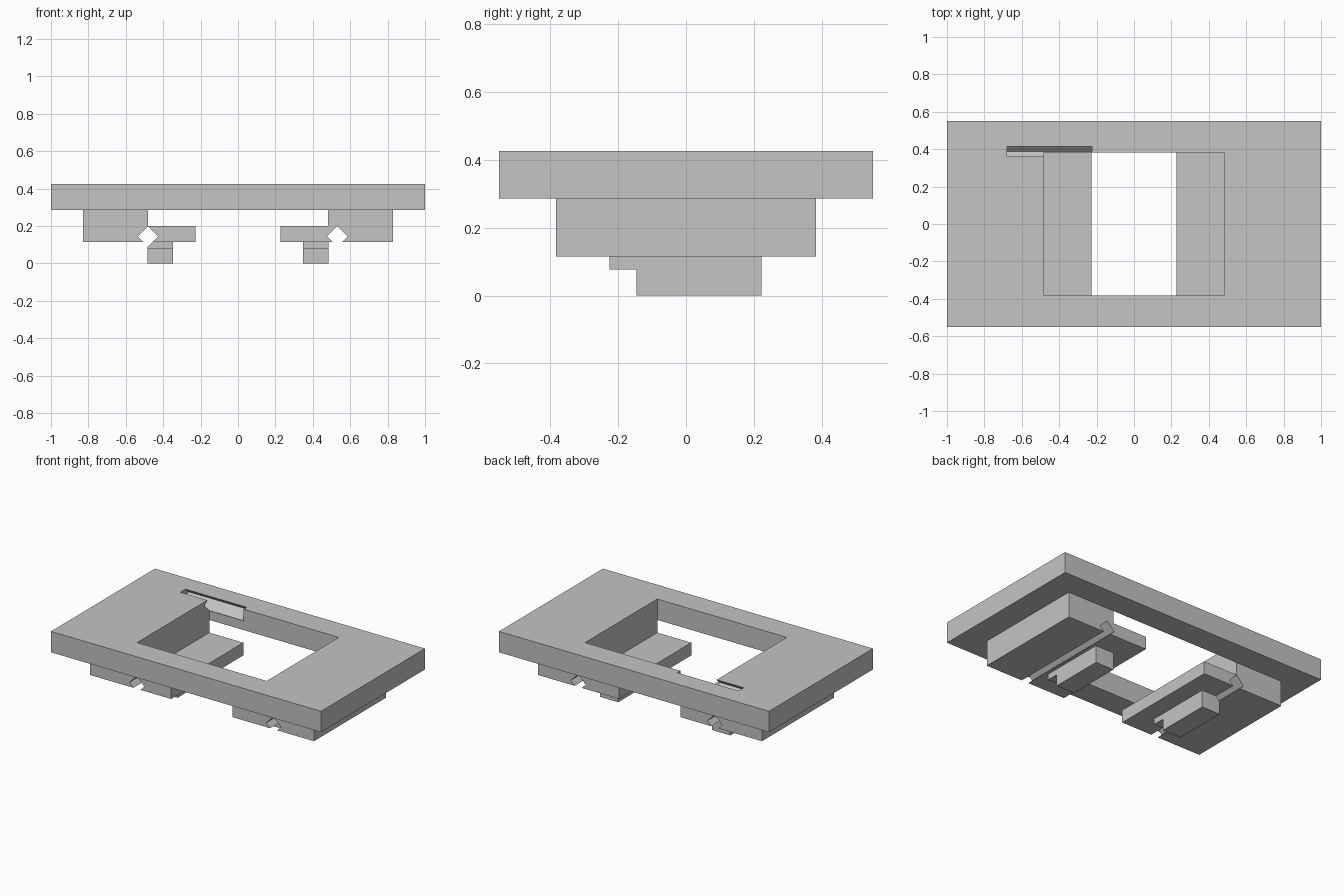
import bpy
import bmesh
from mathutils import Vector

cube = bpy.data.objects.get("Cube")
if cube:
    bpy.data.objects.remove(cube, do_unlink=True)

grey = bpy.data.materials.new("plain grey")
grey.use_nodes = True
colour = (0.55, 0.55, 0.55, 1)
grey.diffuse_color = colour
grey.node_tree.nodes["Principled BSDF"].inputs["Base Color"].default_value = colour


def prism(name, outline, axis, start, end):
    """Extrude an outline along x (outline in y, z), y (x, z) or z (x, y)."""
    bm = bmesh.new()
    i = "xyz".index(axis)
    verts = []
    for point in outline:
        co = list(point)
        co.insert(i, start)
        verts.append(bm.verts.new(co))
    face = bm.faces.new(verts)
    new = bmesh.ops.extrude_face_region(bm, geom=[face])["geom"]
    shift = Vector((0, 0, 0))
    shift[i] = end - start
    bmesh.ops.translate(bm, vec=shift, verts=[v for v in new if isinstance(v, bmesh.types.BMVert)])
    bmesh.ops.recalc_face_normals(bm, faces=bm.faces)
    mesh = bpy.data.meshes.new(name)
    bm.to_mesh(mesh)
    bm.free()
    mesh.materials.append(grey)
    obj = bpy.data.objects.new(name, mesh)
    bpy.context.collection.objects.link(obj)
    return obj


def rect(a0, a1, b0, b1):
    return [(a0, b0), (a1, b0), (a1, b1), (a0, b1)]


def diamond(a, b, r):
    return [(a - r, b), (a, b - r), (a + r, b), (a, b + r)]


def cut(obj, cutter):
    """Subtract the cutter from the object and bake the result."""
    mod = obj.modifiers.new("cut", "BOOLEAN")
    mod.operation = "DIFFERENCE"
    mod.solver = "EXACT"
    mod.object = cutter
    bpy.context.view_layer.update()
    graph = bpy.context.evaluated_depsgraph_get()
    mesh = bpy.data.meshes.new_from_object(obj.evaluated_get(graph))
    obj.modifiers.clear()
    obj.data = mesh


INNER = 0.382            # half depth of the opening and the rail blocks
BOTTOM, TOP = 0.285, 0.425

# Top plate with a rectangular opening and a diagonal-walled slot at the back
plate = prism("top_plate", rect(-1, 1, -0.55, 0.55), "z", BOTTOM, TOP)
cutters = [
    prism("opening_cutter", rect(-0.48, 0.48, -INNER, INNER), "z", 0.2, 0.5),
    prism("slot_cutter", diamond(0.388, 0.397, 0.055), "x", -0.68, -0.225),
]
for cutter in cutters:
    cut(plate, cutter)

# Stepped rail blocks and notched feet, each side with a diamond groove
block_outline = [(0.83, 0.115), (0.83, BOTTOM), (0.48, BOTTOM),
                 (0.48, 0.2), (0.228, 0.2), (0.228, 0.115)]
foot_outline = [(-0.145, 0), (0.222, 0), (0.222, 0.115),
                (-0.225, 0.115), (-0.225, 0.077), (-0.145, 0.077)]
for side, sign, groove_x in (("left", 1, 0.531), ("right", -1, -0.481)):
    block = prism(side + "_rail_block", [(sign * x, z) for x, z in block_outline],
                  "y", -INNER, INNER)
    foot = prism(side + "_foot", foot_outline, "x", sign * 0.347, sign * 0.483)
    groove = prism(side + "_groove_cutter", diamond(groove_x, 0.144, 0.055), "y", -0.5, 0.5)
    cut(block, groove)
    cut(foot, groove)
    cutters.append(groove)

for cutter in cutters:
    bpy.data.objects.remove(cutter, do_unlink=True)
